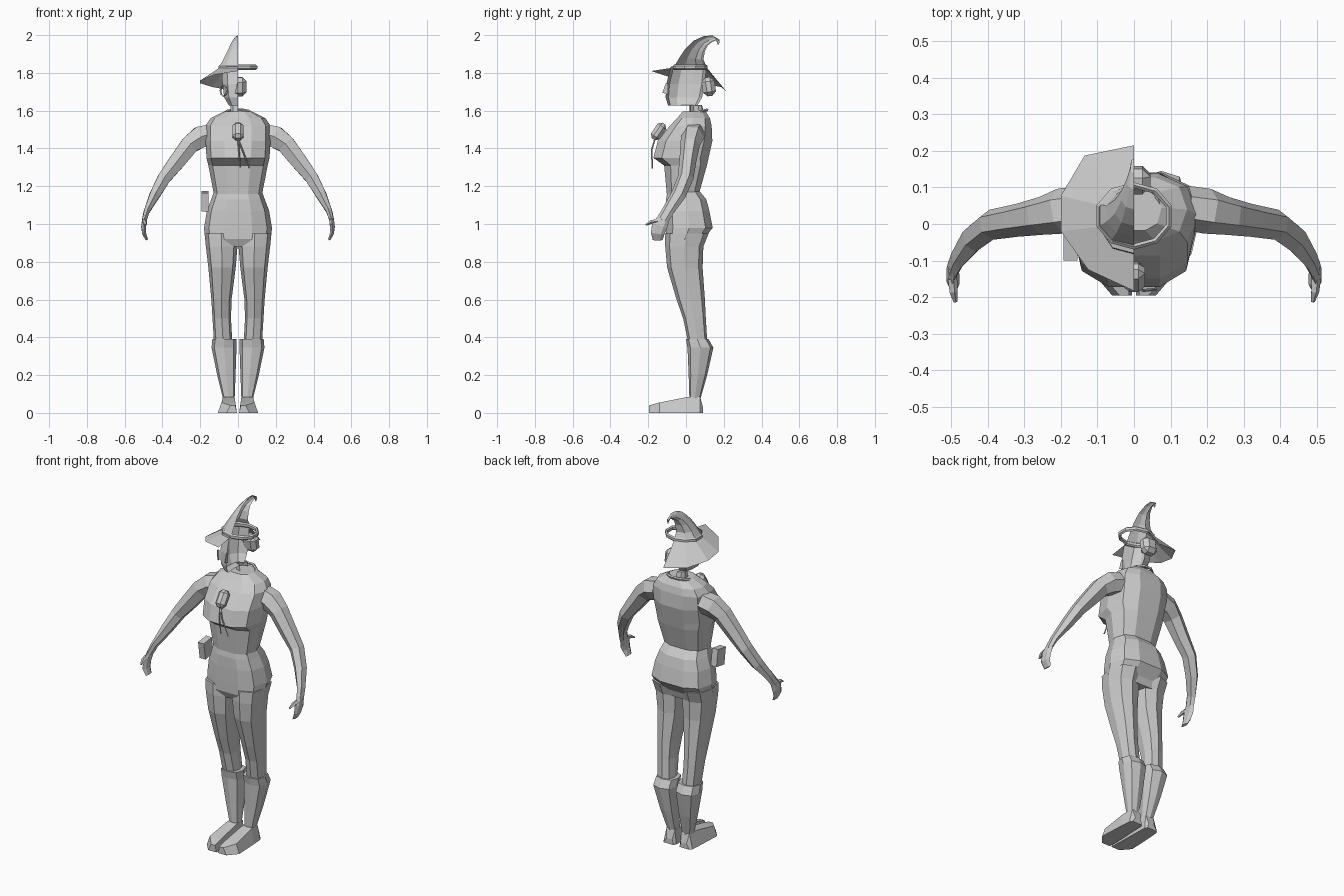
import bpy, bmesh, math
from mathutils import Vector

if "Cube" in bpy.data.objects:
    bpy.data.objects.remove(bpy.data.objects["Cube"])

grey = bpy.data.materials.new("plain_grey")
grey.diffuse_color = (0.6, 0.6, 0.6, 1)
grey.use_nodes = True
grey.node_tree.nodes["Principled BSDF"].inputs["Base Color"].default_value = grey.diffuse_color


def finish(name, bm):
    bmesh.ops.recalc_face_normals(bm, faces=bm.faces)
    mesh = bpy.data.meshes.new(name)
    bm.to_mesh(mesh)
    bm.free()
    mesh.materials.append(grey)
    obj = bpy.data.objects.new(name, mesh)
    bpy.context.collection.objects.link(obj)
    return obj


def skin(name, rings, closed=True, caps=(True, True)):
    """Join rings of points into one surface."""
    bm = bmesh.new()
    rows = [[bm.verts.new(p) for p in ring] for ring in rings]
    n = len(rows[0])
    for a, b in zip(rows, rows[1:]):
        for i in range(n if closed else n - 1):
            j = (i + 1) % n
            bm.faces.new((a[i], a[j], b[j], b[i]))
    for use, row in zip(caps, (rows[0], rows[-1])):
        if use:
            bm.faces.new(row)
    return finish(name, bm)


def section(z, x0, x1, y0, y1, n=10, power=0.75, start=0.0, sweep=2 * math.pi, tilt=0.0):
    """Rounded horizontal outline; a sweep of pi makes the half on -x."""
    pts = []
    count = n if sweep > 6 else n + 1
    for i in range(count):
        a = start + sweep * i / n
        c, s = math.cos(a), math.sin(a)
        c = 0 if abs(c) < 1e-6 else math.copysign(abs(c) ** power, c)
        s = 0 if abs(s) < 1e-6 else math.copysign(abs(s) ** power, s)
        pts.append(((x0 + x1) / 2 + c * (x1 - x0) / 2,
                    (y0 + y1) / 2 + s * (y1 - y0) / 2, z + tilt * s))
    return pts


def half(z, w, y0, y1, n=5, power=0.85, tilt=0.0):
    return section(z, -w, w, y0, y1, n, power, math.pi / 2, math.pi, tilt)


def tube(name, path, sizes, n=6, side=(0, 1, 0), closed=False):
    """Sweep an oval (along side, across side) down a path."""
    rings, count = [], len(path)
    path = [Vector(p) for p in path]
    for i, p in enumerate(path):
        if closed:
            d = path[(i + 1) % count] - path[i - 1]
        else:
            d = path[min(i + 1, count - 1)] - path[max(i - 1, 0)]
        u = Vector(side)
        u = (u - d.normalized() * u.dot(d.normalized())).normalized()
        v = d.normalized().cross(u)
        a, b = sizes[i] if isinstance(sizes, list) else sizes
        rings.append([p + u * a * math.cos(2 * math.pi * k / n) + v * b * math.sin(2 * math.pi * k / n)
                      for k in range(n)])
    if closed:
        rings.append(rings[0])
    obj = skin(name, rings, caps=(not closed, not closed))
    return obj


def block(name, loc, size, rot=(0, 0, 0), bevel=0.0):
    bm = bmesh.new()
    bmesh.ops.create_cube(bm, size=1)
    bmesh.ops.scale(bm, vec=size, verts=bm.verts)
    if bevel:
        bmesh.ops.bevel(bm, geom=bm.edges[:], offset=bevel, segments=1, affect='EDGES')
    obj = finish(name, bm)
    obj.location, obj.rotation_euler = loc, rot
    return obj


# Torso: z, half width, front y, back y
skin("torso", [section(z, -w, w, a, b) for z, w, a, b in (
    (1.16, .128, -.105, .072), (1.31, .157, -.12, .115), (1.35, .167, -.178, .125),
    (1.44, .172, -.155, .145), (1.52, .172, -.09, .14), (1.56, .145, -.05, .13),
    (1.595, .075, -.02, .108))])
# Hips
skin("hips", [section(z, -w, w, a, b) for z, w, a, b in (
    (1.18, .125, -.1, .07), (1.13, .142, -.11, .112), (1.07, .165, -.112, .128),
    (.98, .18, -.112, .146), (.92, .174, -.11, .098), (.88, .13, -.09, .085))])

for s, side in ((1, "left"), (-1, "right")):
    # Leg and boot: z, inner x, outer x, front y, back y
    for part, rows in (("leg", ((.95, .001, .177, -.11, .12), (.88, .003, .17, -.11, .092),
                                (.77, .012, .157, -.1, .088), (.6, .034, .141, -.05, .1),
                                (.5, .037, .135, -.015, .105), (.37, .03, .127, .012, .113))),
                       ("boot", ((.39, .008, .136, .0, .12), (.345, .008, .14, .008, .145),
                                 (.2, .013, .11, .014, .112), (.07, .018, .078, .018, .075)))):
        skin(side + "_" + part, [section(z, s * a, s * b, c, d, 8) for z, a, b, c, d in rows])
    # Foot: y, inner x, outer x, height
    skin(side + "_foot", [[(s * a, y, 0), (s * b, y, 0), (s * (b - .02), y, h), (s * (a + .008), y, h)]
         for y, a, b, h in ((.09, .02, .085, .03), (.075, .012, .095, .085), (.01, .01, .1, .085),
                            (-.14, .006, .107, .055), (-.195, .006, .06, .04))])
    # Arm
    tube(side + "_arm",
         [(s * x, y, z) for x, y, z in ((.14, .045, 1.475), (.2, .035, 1.46), (.255, .022, 1.42),
          (.32, .01, 1.335), (.39, -.002, 1.245), (.44, -.04, 1.155), (.482, -.095, 1.07),
          (.496, -.125, 1.02))],
         [(.06, .062), (.062, .066), (.052, .056), (.045, .05), (.042, .04), (.04, .032),
          (.032, .018), (.032, .014)])
    # Hand and thumb
    tube(side + "_hand", [(s * x, y, z) for x, y, z in ((.493, -.115, 1.035), (.5, -.14, .99),
         (.497, -.15, .95), (.482, -.15, .915))],
         [(.03, .013), (.042, .014), (.036, .012), (.026, .007)])
    tube(side + "_thumb", [(s * .497, -.15, 1.015), (s * .494, -.185, 1.01), (s * .488, -.212, .995)],
         [(.014, .012), (.012, .01), (.006, .005)], 5, (1, 0, 0))

# Head shell and neck, only on one side
skin("half_head", [half(z, w, a, b) for z, w, a, b in (
    (1.56, .045, .015, .1), (1.63, .04, .02, .085), (1.627, .05, -.095, .06),
    (1.67, .076, -.108, .085), (1.74, .086, -.104, .1), (1.835, .092, -.08, .108))],
    False, (False, False))
skin("nose", [[(-.02, -.095, 1.69), (0, -.125, 1.695), (0, -.095, 1.685)],
              [(-.012, -.095, 1.74), (0, -.107, 1.745), (0, -.095, 1.745)]])
# Eyeglass rim on the cheek
rim = [Vector((-.076, -.075, 1.705)) + .028 * (Vector((-.6, .8, 0)) * math.cos(a) + Vector((0, 0, 1)) * math.sin(a))
       for a in (math.pi * k / 4 for k in range(8))]
tube("eyeglass", rim, (.006, .004), 4, (.8, .6, 0), True)
# Hair bun
block("hair_bun", (0, .12, 1.727), (.09, .07, .1), (.15, 0, 0), .022)

# Hat cone, one half only: front-to-back line from base to curled tip
cone = ((.105, -.065, 1.83, .11, 1.83), (.078, -.035, 1.88, .092, 1.87), (.055, -.005, 1.925, .1, 1.915),
        (.036, .04, 1.97, .115, 1.945), (.02, .095, 1.995, .14, 1.965), (.011, .14, 1.998, .16, 1.972),
        (.008, .178, 1.975, .163, 1.962), (.003, .175, 1.95, .168, 1.949))
skin("half_hat_cone", [half((z0 + z1) / 2, w, y0, y1, 5, .9, (z1 - z0) / 2)
                       for w, y0, z0, y1, z1 in cone], False, (False, False))
# Hat brim, one half only
outer = ((0, .215, 1.7), (-.135, .187, 1.725), (-.2, .077, 1.745), (-.2, -.02, 1.76),
         (-.125, -.125, 1.79), (0, -.183, 1.81))
skin("half_hat_brim", [half(1.828, .1, -.065, .11, 5, .9), outer], False, (False, False))
# Hat band
band = [(.1 * math.cos(a), .022 + .084 * math.sin(a), 1.83)
        for a in (math.pi * (k + .5) / 5 for k in range(10))]
tube("hat_band", band, (.014, .009), 6, (0, 0, 1), True)

# Necklace cord, pendant and hanging strings
cord = [(.076 * math.cos(a), .04 + .075 * math.sin(a), 1.583 + .022 * math.sin(a))
        for a in (math.pi * k / 5 for k in range(10))]
tube("necklace", cord, (.008, .008), 5, (0, 0, 1), True)
block("pendant", (0, -.145, 1.49), (.06, .055, .1), (-.6, 0, 0), .018)
for x, z in ((.012, 1.3), (.06, 1.295)):
    tube("string", [(0, -.165, 1.45), (x * .4, -.182, 1.39), (x, -.178, z)], (.004, .004), 4, (1, 0, 0))
# Belt pouch
block("pouch", (-.174, -.055, 1.12), (.038, .075, .1), (.15, 0, 0))
